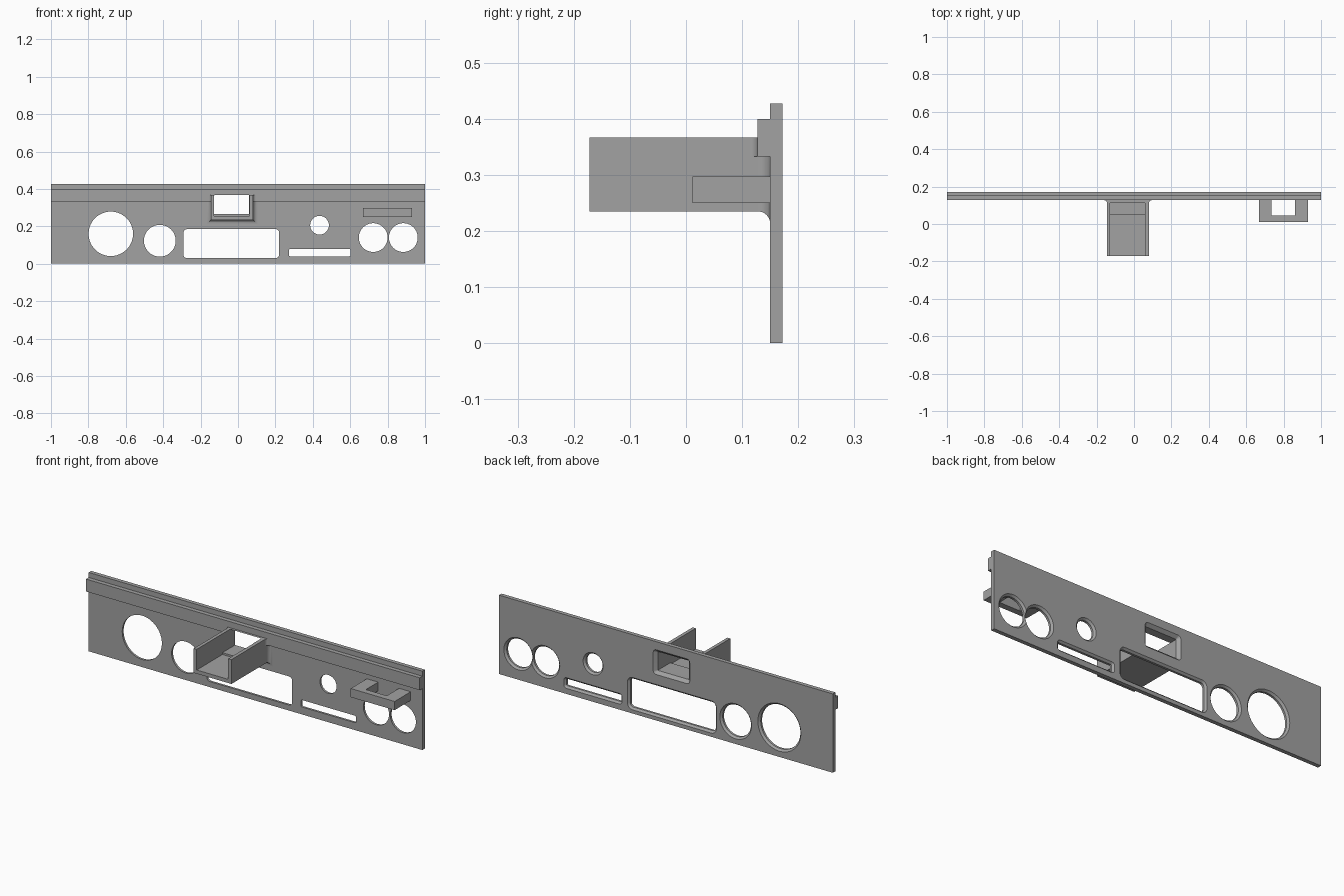
import bpy, bmesh, math

cube = bpy.data.objects.get("Cube")
if cube:
    bpy.data.objects.remove(cube, do_unlink=True)

GREY = (0.36, 0.36, 0.36, 1)
mat = bpy.data.materials.new("plain grey")
mat.use_nodes = True
mat.diffuse_color = GREY
mat.node_tree.nodes["Principled BSDF"].inputs["Base Color"].default_value = GREY


def loft(name, rings):
    """Solid skinned through matching closed rings, capped at both ends."""
    bm = bmesh.new()
    loops = [[bm.verts.new(p) for p in ring] for ring in rings]
    n = len(loops[0])
    for a, b in zip(loops, loops[1:]):
        for i in range(n):
            j = (i + 1) % n
            bm.faces.new((a[i], a[j], b[j], b[i]))
    bm.faces.new(loops[0])
    bm.faces.new(loops[-1])
    bmesh.ops.recalc_face_normals(bm, faces=bm.faces)
    mesh = bpy.data.meshes.new(name)
    bm.to_mesh(mesh)
    bm.free()
    mesh.materials.append(mat)
    obj = bpy.data.objects.new(name, mesh)
    bpy.context.collection.objects.link(obj)
    return obj


def rounded(x0, x1, z0, z1, r, y, grow=0.0, seg=12):
    """Rounded rectangle outline facing front; a circle when r is half the size."""
    pts = []
    corners = ((x1 - r, z1 - r), (x0 + r, z1 - r), (x0 + r, z0 + r), (x1 - r, z0 + r))
    for q, (cx, cz) in enumerate(corners):
        for k in range(seg):
            a = math.pi / 2 * (q + k / (seg - 1) * 0.98)
            pts.append((cx + (r + grow) * math.cos(a), y, cz + (r + grow) * math.sin(a)))
    return pts


def cut(obj, cutter):
    mod = obj.modifiers.new("cut", "BOOLEAN")
    mod.operation = "DIFFERENCE"
    mod.solver = "EXACT"
    mod.object = cutter
    bpy.context.view_layer.objects.active = obj
    bpy.ops.object.modifier_apply(modifier=mod.name)


def smooth(obj):
    bpy.ops.object.select_all(action="DESELECT")
    obj.select_set(True)
    bpy.context.view_layer.objects.active = obj
    bpy.ops.object.shade_smooth_by_angle(angle=math.radians(25))


FRONT, BACK, RAIL = 0.15, 0.172, 0.127
RAIL_LOW, TRAY_LOW, TRAY_TOP = 0.333, 0.235, 0.367
LEFT, RIGHT = -0.145, 0.081


def hole(name, x0, x1, z0, z1, r, flare=0.01):
    """Straight cutter that widens toward the back face."""
    return loft(name, [rounded(x0, x1, z0, z1, r, y, g) for y, g in
                       ((-0.02 + RAIL, 0), (BACK - flare, 0), (BACK, flare),
                        (BACK + 0.02, flare))])


# Panel with its raised top rail
profile = [(FRONT, 0), (BACK, 0), (BACK, 0.427), (FRONT, 0.427), (FRONT, 0.4),
           (RAIL, 0.4), (RAIL, RAIL_LOW), (FRONT, RAIL_LOW)]
panel = loft("panel", [[(x, y, z) for y, z in profile] for x in (-1, 1)])

# Round instrument holes, display window, slot
cutters = []
for cx, cz, r in ((-0.68, 0.16, 0.119), (-0.418, 0.123, 0.085), (0.436, 0.206, 0.05),
                  (0.723, 0.14, 0.077), (0.884, 0.14, 0.077)):
    cutters.append(hole("round_cutter", cx - r, cx + r, cz - r, cz + r, r))
cutters.append(hole("display_cutter", -0.292, 0.22, 0.03, 0.185, 0.02))
cutters.append(hole("slot_cutter", 0.273, 0.602, 0.04, 0.078, 0.006))
opening = hole("tray_opening_cutter", -0.127, 0.06, 0.265, TRAY_TOP, 0.002, 0.016)
cutters.append(opening)
for c in cutters:
    cut(panel, c)
smooth(panel)


# Curved flares blending the tray into the panel and the rail
def tray_flare(name, y_end, r, z0, z1, drop):
    rings = []
    for k in range(9):
        a = math.pi / 2 * k / 8
        g, y = r * (1 - math.cos(a)), y_end - r + r * math.sin(a)
        low = z0 - g if drop else z0
        rings.append([(LEFT - g, y, low), (RIGHT + g, y, low),
                      (RIGHT + g, y, z1), (LEFT - g, y, z1)])
    flare = loft(name, rings)
    cut(flare, opening)
    smooth(flare)


tray_flare("panel_flare", FRONT, 0.022, TRAY_LOW, RAIL_LOW, True)
tray_flare("rail_flare", RAIL, 0.014, RAIL_LOW, TRAY_TOP, False)


# Open tray: front and rear channel with a small floor step
def channel(name, y0, y1, inner_left, inner_right, floor):
    u = [(LEFT, TRAY_LOW), (RIGHT, TRAY_LOW), (RIGHT, TRAY_TOP), (inner_right, TRAY_TOP),
         (inner_right, floor), (inner_left, floor), (inner_left, TRAY_TOP), (LEFT, TRAY_TOP)]
    loft(name, [[(x, y, z) for x, z in u] for y in (y0, y1)])


channel("tray_front", -0.172, 0.048, -0.127, 0.062, 0.255)
channel("tray_rear", 0.048, FRONT, -0.127, 0.06, 0.265)

# U-shaped bracket
bracket = [(0.667, FRONT), (0.667, 0.012), (0.93, 0.012), (0.93, FRONT),
           (0.86, FRONT), (0.86, 0.045), (0.735, 0.045), (0.735, FRONT)]
loft("bracket", [[(x, y, z) for x, y in bracket] for z in (0.25, 0.297)])

for c in cutters:
    bpy.data.objects.remove(c, do_unlink=True)
